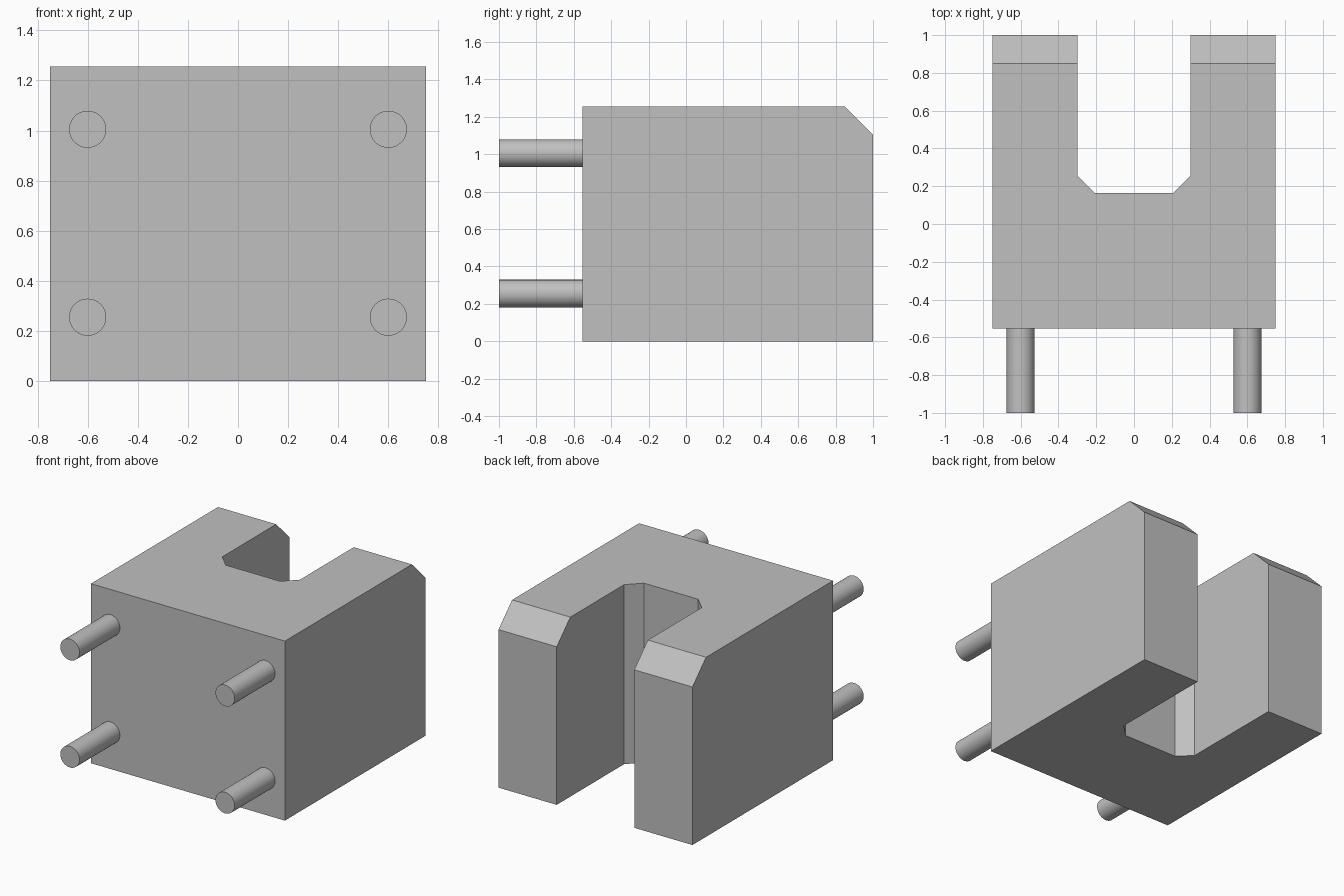
import bpy, bmesh
from math import radians
from mathutils import Vector

cube = bpy.data.objects.get("Cube")
if cube:
    bpy.data.objects.remove(cube, do_unlink=True)

# Single grey finish
grey = bpy.data.materials.new("light grey")
grey.use_nodes = True
colour = (0.53, 0.53, 0.53, 1)
grey.diffuse_color = colour
grey.node_tree.nodes["Principled BSDF"].inputs["Base Color"].default_value = colour

HEIGHT, FRONT, BACK = 1.255, -0.553, 1.0

# Forked block: half outline mirrored, then extruded upwards
half = [(0.75, FRONT), (0.75, BACK), (0.3, BACK), (0.3, 0.255), (0.21, 0.165)]
outline = half + [(-x, y) for x, y in reversed(half)]
bm = bmesh.new()
base = bm.faces.new([bm.verts.new((x, y, 0)) for x, y in outline])
top = bmesh.ops.extrude_face_region(bm, geom=[base])["geom"]
bmesh.ops.translate(bm, vec=(0, 0, HEIGHT),
                    verts=[g for g in top if isinstance(g, bmesh.types.BMVert)])

# Slope the upper back edge of both arms
cut = bmesh.ops.bisect_plane(bm, geom=bm.verts[:] + bm.edges[:] + bm.faces[:],
                             plane_co=(0, BACK, HEIGHT - 0.15),
                             plane_no=Vector((0, 1, 1)).normalized(), clear_outer=True)
bmesh.ops.holes_fill(bm, edges=[e for e in bm.edges if e.is_boundary], sides=4)
bmesh.ops.recalc_face_normals(bm, faces=bm.faces)
mesh = bpy.data.meshes.new("forked_block")
bm.to_mesh(mesh)
bm.free()
mesh.materials.append(grey)
bpy.context.collection.objects.link(bpy.data.objects.new("forked_block", mesh))

# Four mounting pins on the front
for side, x in (("left", 0.6), ("right", -0.6)):
    for level, z in (("lower", 0.255), ("upper", 1.005)):
        bpy.ops.mesh.primitive_cylinder_add(vertices=48, radius=0.074, depth=FRONT + 1,
                                            location=(x, (FRONT - 1) / 2, z),
                                            rotation=(radians(90), 0, 0))
        pin = bpy.context.object
        pin.name = f"{level}_{side}_pin"
        pin.data.materials.append(grey)
        bpy.ops.object.shade_smooth_by_angle(angle=radians(30))
